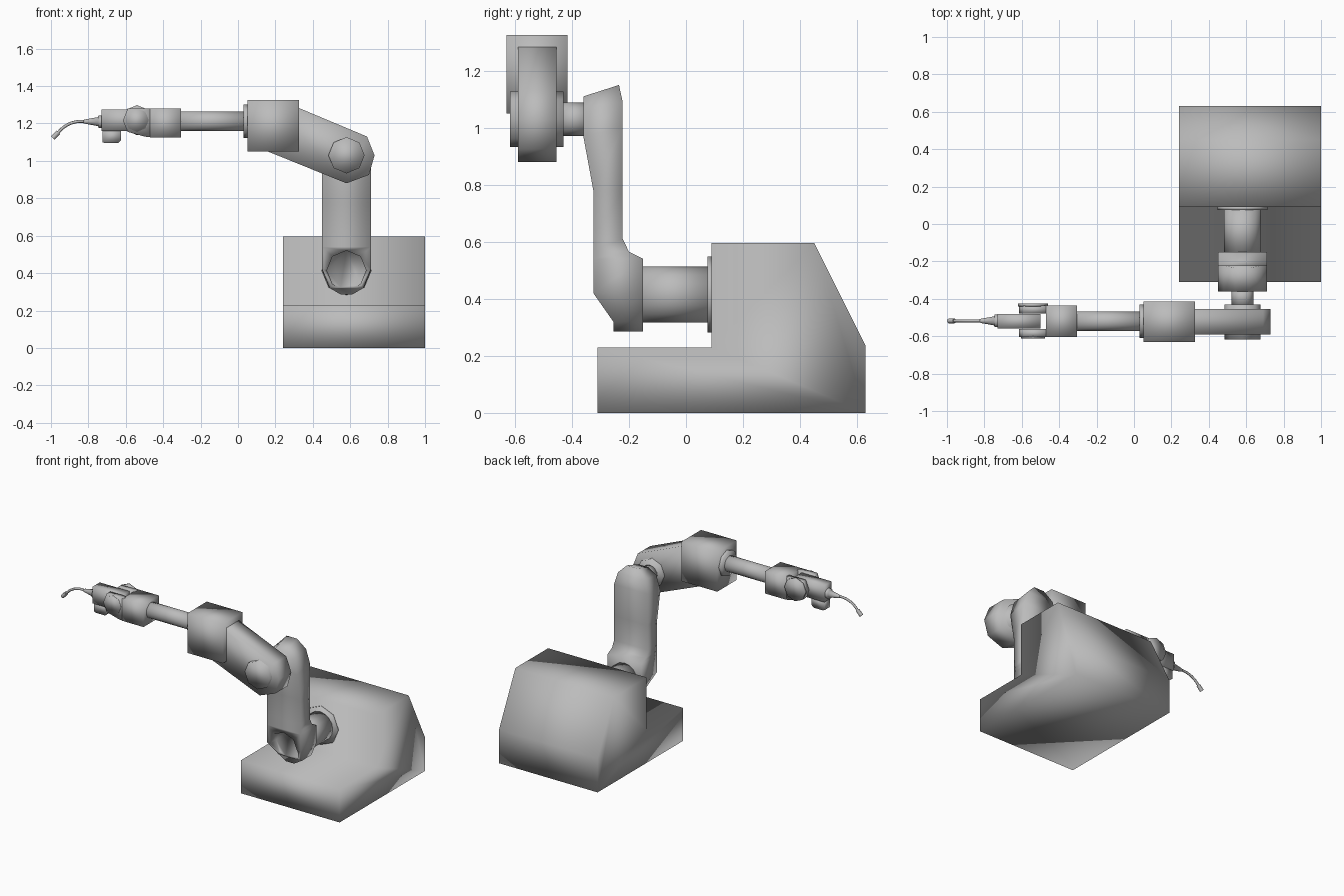
import bpy, bmesh, math
from mathutils import Vector

old = bpy.data.objects.get("Cube")
if old:
    bpy.data.objects.remove(old, do_unlink=True)

grey = bpy.data.materials.new("machine grey")
grey.use_nodes = True
COLOUR = (0.5, 0.5, 0.5, 1)
grey.diffuse_color = COLOUR
grey.node_tree.nodes["Principled BSDF"].inputs["Base Color"].default_value = COLOUR


def finish(name, bm):
    bmesh.ops.recalc_face_normals(bm, faces=bm.faces)
    for f in bm.faces:
        f.smooth = True
    me = bpy.data.meshes.new(name)
    bm.to_mesh(me)
    bm.free()
    me.materials.append(grey)
    ob = bpy.data.objects.new(name, me)
    bpy.context.collection.objects.link(ob)
    return ob


def loft(name, rings):
    """Skin a list of equal closed rings and cap both ends."""
    bm = bmesh.new()
    loops = [[bm.verts.new(p) for p in ring] for ring in rings]
    n = len(loops[0])
    for a, b in zip(loops, loops[1:]):
        for i in range(n):
            j = (i + 1) % n
            bm.faces.new((a[i], a[j], b[j], b[i]))
    bm.faces.new(loops[0])
    bm.faces.new(loops[-1])
    return finish(name, bm)


def slab_x(name, profile, x0, x1):
    return loft(name, [[(x, y, z) for y, z in profile] for x in (x0, x1)])


def slab_y(name, profile, y0, y1):
    return loft(name, [[(x, y, z) for x, z in profile] for y in (y0, y1)])


def box(name, x0, x1, y0, y1, z0, z1):
    return slab_x(name, [(y0, z0), (y1, z0), (y1, z1), (y0, z1)], x0, x1)


def turned(name, axis, centre, stations, sides=8):
    """Lathe along x or y; stations are (position, radius)."""
    rings = []
    for pos, r in stations:
        ring = []
        for k in range(sides):
            a = 2 * math.pi * k / sides
            u, v = r * math.cos(a), centre[1] + r * math.sin(a)
            ring.append((centre[0] + u, pos, v) if axis == "y" else (pos, centre[0] + u, v))
        rings.append(ring)
    return loft(name, rings)


def rod(name, axis, centre, a, b, r, sides=8):
    return turned(name, axis, centre, [(a, r), (b, r)], sides)


# Base housing with low front step and sloped back
slab_x("base", [(-.31, 0), (.63, 0), (.63, .235), (.45, .595),
                (.09, .595), (.09, .23), (-.31, .23)], .24, 1.0)

# Shoulder axle
SHOULDER = (.58, .415)
rod("shoulder_flange", "y", SHOULDER, .075, .095, .133)
rod("shoulder_shaft", "y", SHOULDER, -.16, .08, .098, 16)

# Upper arm: sections of half width, front y/z, back y/z
sections = [(.03, -.255, .285, -.15, .285), (.09, -.255, .32, -.15, .32),
            (.13, -.325, .42, -.15, .415), (.13, -.325, .54, -.15, .54),
            (.13, -.325, .57, -.20, .565), (.13, -.325, .61, -.222, .61),
            (.13, -.325, .78, -.222, .78), (.13, -.36, .97, -.222, 1.0),
            (.10, -.36, 1.07, -.222, 1.09), (.04, -.36, 1.11, -.235, 1.15)]
arm = loft("upper_arm", [[(.58 - w, yf, zf), (.58 + w, yf, zf),
                          (.58 + w, yb, zb), (.58 - w, yb, zb)]
                         for w, yf, zf, yb, zb in sections])

# Round socket in the arm's lower front
cutter = rod("socket_cutter", "y", SHOULDER, -.45, -.257, .105)
cutter.hide_render = True
cutter.hide_viewport = True
cut = arm.modifiers.new("socket", "BOOLEAN")
cut.operation = "DIFFERENCE"
cut.object = cutter

# Elbow pin and its end caps
ELBOW = (.58, 1.03)
rod("elbow_shaft", "y", ELBOW, -.44, -.34, .058, 16)
rod("elbow_pin", "y", ELBOW, -.617, -.43, .097)

# Forearm slanting up to the drive box
slab_y("forearm", [(.73, 1.03), (.69, 1.13), (.32, 1.285), (.2, 1.285),
                   (.16, 1.05), (.58, .88), (.70, .925)], -.59, -.455)
box("drive_box", .05, .325, -.63, -.415, 1.05, 1.325)

# Rod from the drive box to the wrist
AXIS = (-.52, 1.212)
rod("rod_flange", "x", AXIS, .03, .06, .089)
rod("wrist_rod", "x", AXIS, -.32, .05, .053, 16)

# Wrist fork: solid block and two prongs
box("wrist_block", -.47, -.305, -.605, -.435, 1.125, 1.28)
prong = [(-.46, 1.28), (-.59, 1.28), (-.615, 1.215), (-.59, 1.155), (-.50, 1.13), (-.46, 1.125)]
for name, y0, y1 in (("front_prong", -.605, -.562), ("back_prong", -.478, -.435)):
    slab_y(name, prong, y0, y1)
WRIST = (-.54, 1.218)
rod("front_wrist_cap", "y", WRIST, -.612, -.60, .063)
rod("back_wrist_cap", "y", WRIST, -.44, -.425, .08)

# Tool head
box("tool_head", -.73, -.50, -.56, -.48, 1.16, 1.275)
slab_y("tool_foot", [(-.725, 1.17), (-.725, 1.1), (-.71, 1.095),
                     (-.64, 1.095), (-.625, 1.11), (-.625, 1.17)], -.55, -.49)
turned("nozzle", "x", (-.518, 1.21),
       [(-.72, .033), (-.745, .033), (-.748, .024), (-.815, .012), (-.825, .009)], 12)

# Bent torch tube and tip
def tube(name, points, radius):
    cu = bpy.data.curves.new(name, "CURVE")
    cu.dimensions = "3D"
    cu.bevel_depth = radius
    cu.bevel_resolution = 2
    cu.use_fill_caps = True
    sp = cu.splines.new("BEZIER")
    sp.bezier_points.add(len(points) - 1)
    sp.resolution_u = 5
    for bp, (x, z) in zip(sp.bezier_points, points):
        bp.co = Vector((x, -.518, z))
        bp.handle_left_type = bp.handle_right_type = "AUTO"
    cu.materials.append(grey)
    ob = bpy.data.objects.new(name, cu)
    bpy.context.collection.objects.link(ob)


tube("torch_tube", [(-.81, 1.212), (-.87, 1.208), (-.925, 1.185), (-.97, 1.143)], .008)
tube("torch_tip", [(-.96, 1.153), (-.99, 1.122)], .013)
